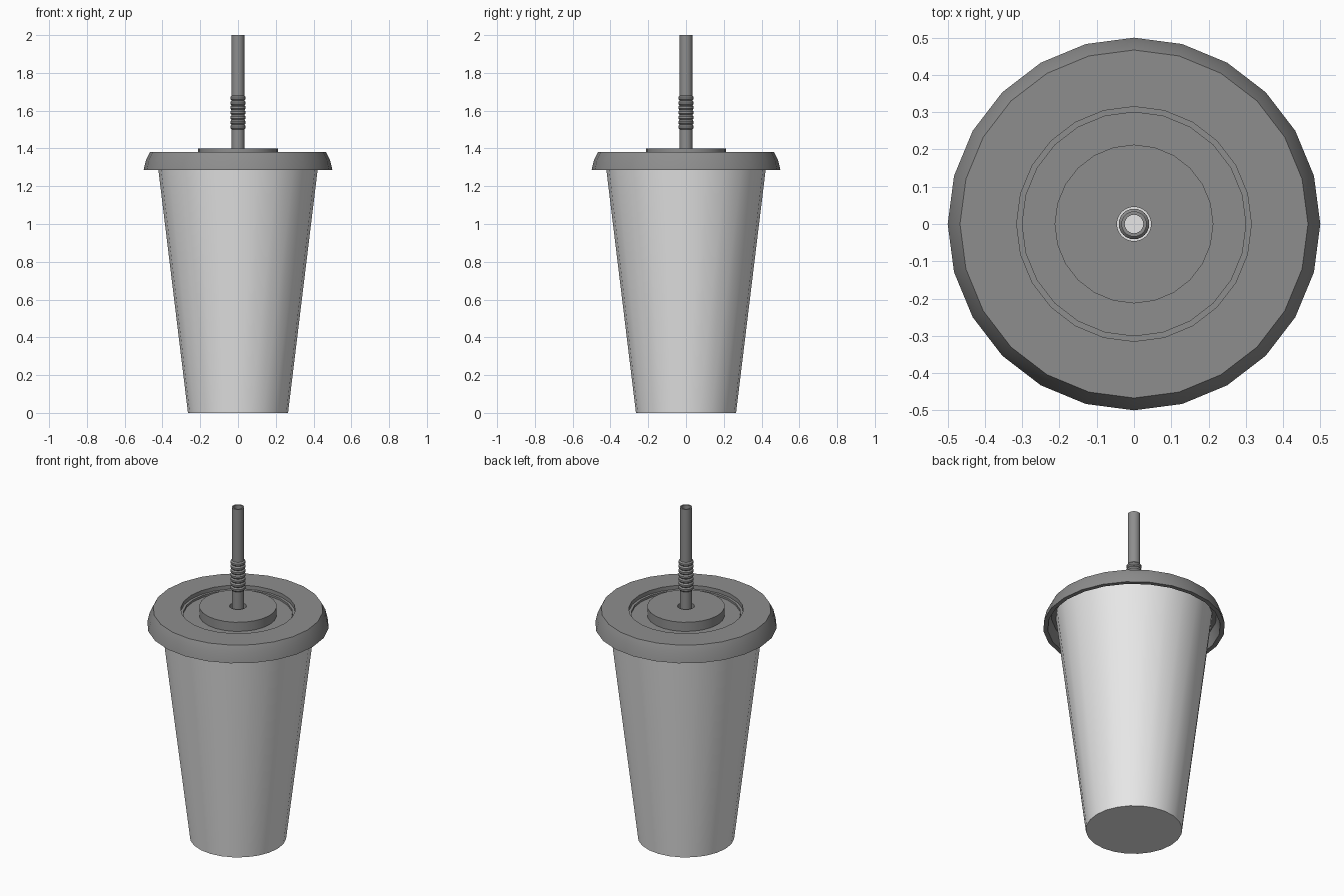
import bpy, bmesh, math

if "Cube" in bpy.data.objects:
    bpy.data.objects.remove(bpy.data.objects["Cube"])


def material(name, value):
    m = bpy.data.materials.new(name)
    m.diffuse_color = (value, value, value, 1)
    m.use_nodes = True
    m.node_tree.nodes["Principled BSDF"].inputs["Base Color"].default_value = m.diffuse_color
    return m


cup_grey = material("light_grey", 0.8)
lid_grey = material("dark_grey", 0.27)


def lathe(name, profile, sides, mat, closed=True):
    """Revolve (radius, height) points about z; radius 0 makes a pole."""
    bm = bmesh.new()
    rings = []
    for r, z in profile:
        if r == 0:
            rings.append([bm.verts.new((0, 0, z))] * sides)
        else:
            rings.append([bm.verts.new((r * math.cos(math.tau * i / sides),
                                        r * math.sin(math.tau * i / sides), z))
                          for i in range(sides)])
    pairs = list(zip(rings, rings[1:]))
    if closed:
        pairs.append((rings[-1], rings[0]))
    for a, b in pairs:
        for i in range(sides):
            j = (i + 1) % sides
            corners = list(dict.fromkeys((a[i], a[j], b[j], b[i])))
            bm.faces.new(corners)
    bmesh.ops.recalc_face_normals(bm, faces=bm.faces[:])
    mesh = bpy.data.meshes.new(name)
    bm.to_mesh(mesh)
    bm.free()
    mesh.materials.append(mat)
    ob = bpy.data.objects.new(name, mesh)
    bpy.context.collection.objects.link(ob)
    bpy.ops.object.select_all(action='DESELECT')
    ob.select_set(True)
    bpy.context.view_layer.objects.active = ob
    bpy.ops.object.shade_smooth_by_angle(angle=math.radians(30))
    return ob


# Tapered cup, open at the top with a thin wall
lathe("cup", [(0, 0), (0.265, 0), (0.43, 1.355), (0.415, 1.355),
              (0.252, 0.015), (0, 0.015)], 24, cup_grey, closed=False)

# Lid with sloped rim, recessed ring, raised centre disc and straw hole
lathe("lid", [(0.046, 1.40), (0.213, 1.40), (0.213, 1.345), (0.315, 1.345),
              (0.315, 1.38), (0.467, 1.38), (0.487, 1.34), (0.50, 1.285),
              (0.475, 1.285), (0.455, 1.357), (0.30, 1.357), (0.30, 1.33),
              (0.046, 1.33)], 24, lid_grey)

# Hollow straw with a ridged bendy section
ridges, low, high = 7, 1.50, 1.68
step = (high - low) / ridges
straw = [(0.025, 0.10), (0.034, 0.10)]
for k in range(ridges):
    z = low + k * step
    straw += [(0.034, z), (0.041, z + step * 0.3), (0.041, z + step * 0.7)]
straw += [(0.034, high), (0.034, 2.0), (0.025, 2.0)]
lathe("straw", straw, 24, lid_grey)
